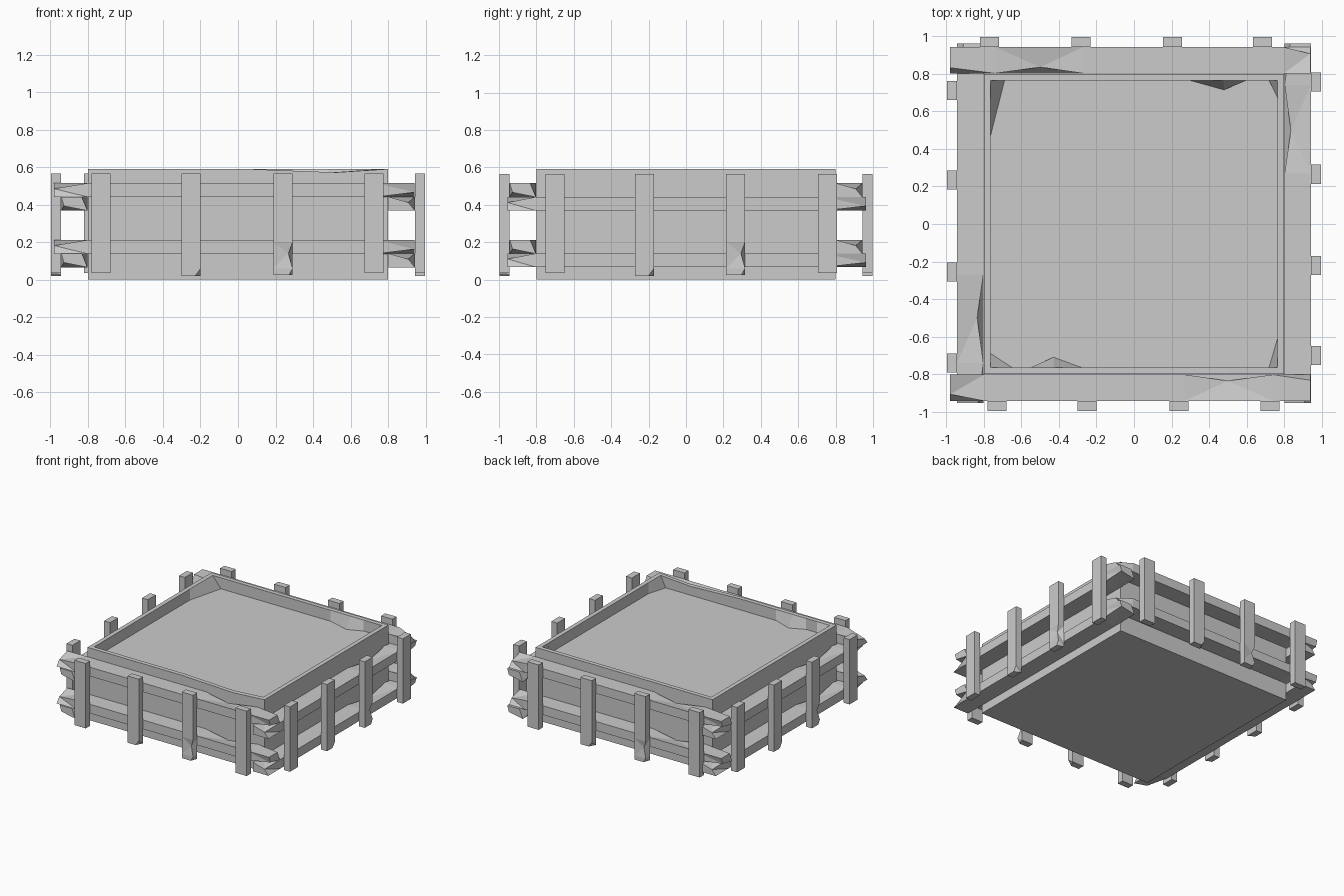
import bpy, bmesh
from math import radians
from mathutils import Matrix, Vector

if "Cube" in bpy.data.objects:
    bpy.data.objects.remove(bpy.data.objects["Cube"])


def finish(bm, name, matrix=Matrix()):
    bm.transform(matrix)
    bmesh.ops.recalc_face_normals(bm, faces=bm.faces)
    mesh = bpy.data.meshes.new(name)
    bm.to_mesh(mesh)
    bm.free()
    bpy.context.collection.objects.link(bpy.data.objects.new(name, mesh))


def beam(name, stations, ha, hb, dents, matrix):
    """Four-sided plank along x; dents move (station, corner) points."""
    bm = bmesh.new()
    corners = [(-ha, -hb), (ha, -hb), (ha, hb), (-ha, hb)]
    rings = []
    for i, t in enumerate(stations):
        rings.append([bm.verts.new(Vector((t, a, b)) + Vector(dents.get((i, c), (0, 0, 0))))
                      for c, (a, b) in enumerate(corners)])
    bm.faces.new(rings[0])
    bm.faces.new(rings[-1])
    for r, s in zip(rings, rings[1:]):
        for c in range(4):
            d = (c + 1) % 4
            bm.faces.new((r[c], r[d], s[d], s[c]))
    # split warped faces so the chips stay crisp
    chipped = {rings[i][c] for i, c in dents}
    bmesh.ops.triangulate(bm, faces=[f for f in bm.faces if chipped & set(f.verts)])
    finish(bm, name, matrix)


# Box with a hollow rim and a sunken, rough-edged soil surface
EDGE = [(-.69, .765), (.30, .765), (.48, .715), (.60, .765), (.72, .765),
        (.765, .67), (.765, -.61), (.72, -.765), (.50, -.765), (.05, -.765),
        (-.28, -.765), (-.43, -.71), (-.55, -.765), (-.65, -.765),
        (-.765, -.69), (-.765, .47)]


def snap(v):
    return (.765 if v > 0 else -.765) if abs(v) > .68 else v


bm = bmesh.new()
loops = [[], [], [], []]
for x, y in EDGE:
    rx, ry = snap(x), snap(y)
    k = .80 / .765
    rim_z = .572 if (x, y) == (.50, -.765) else .59
    for loop, co in zip(loops, [(x, y, .50), (rx, ry, rim_z),
                                (rx * k, ry * k, rim_z), (rx * k, ry * k, 0)]):
        loop.append(bm.verts.new(co))
n = len(EDGE)
for lo, hi in zip(loops, loops[1:]):
    for i in range(n):
        j = (i + 1) % n
        bm.faces.new((lo[i], lo[j], hi[j], hi[i]))
bm.faces.new(loops[0])
bm.faces.new(loops[-1])
finish(bm, "planter_box")

# Each side: turn, rail start and end, rail heights, post centres
SIDES = [
    ("front", 0, -.98, .94, (.175, .478), (-.73, -.25, .24, .725)),
    ("right", 90, -.955, .962, (.103, .405), (-.70, -.222, .265, .757)),
    ("back", 180, -.94, .98, (.175, .478), (-.685, -.205, .282, .77)),
    ("left", 270, -.962, .955, (.103, .405), (-.712, -.235, .255, .74)),
]
UPRIGHT = Matrix(((0, 1, 0, 0), (0, 0, 1, 0), (1, 0, 0, 0), (0, 0, 0, 1)))
rail_dents = {(0, 3): (0, .035, -.03), (3, 2): (0, -.033, -.02),
              (5, 2): (0, -.03, 0), (5, 0): (0, .015, .025)}
foot_chip = {(0, 1): (0, -.03, 0), (1, 1): (0, 0, 0)}
side_notch = {(0, 1): (0, -.02, 0), (2, 1): (0, -.022, .01)}

for side, angle, x0, x1, heights, posts in SIDES:
    turn = Matrix.Rotation(radians(angle), 4, 'Z')
    # Horizontal rails, chipped at the ends and the inner edge
    for level, z in zip(("lower", "upper"), heights):
        beam(f"{side}_{level}_rail", [x0, -.80, .27, .50, .74, x1], .07, .037,
             rail_dents, turn @ Matrix.Translation((0, -.873, z)))
    # Upright slats
    for i, x in enumerate(posts):
        dents = (None, foot_chip, side_notch, None)[i] or {}
        top, bottom = .565, (.035, .02, .025, .035)[i]
        stations = [bottom, .06, .14, .20, top] if dents else [bottom, top]
        beam(f"{side}_slat_{i + 1}", stations, .051, .0265, dents,
             turn @ Matrix.Translation((x, -.9695, 0)) @ UPRIGHT)
